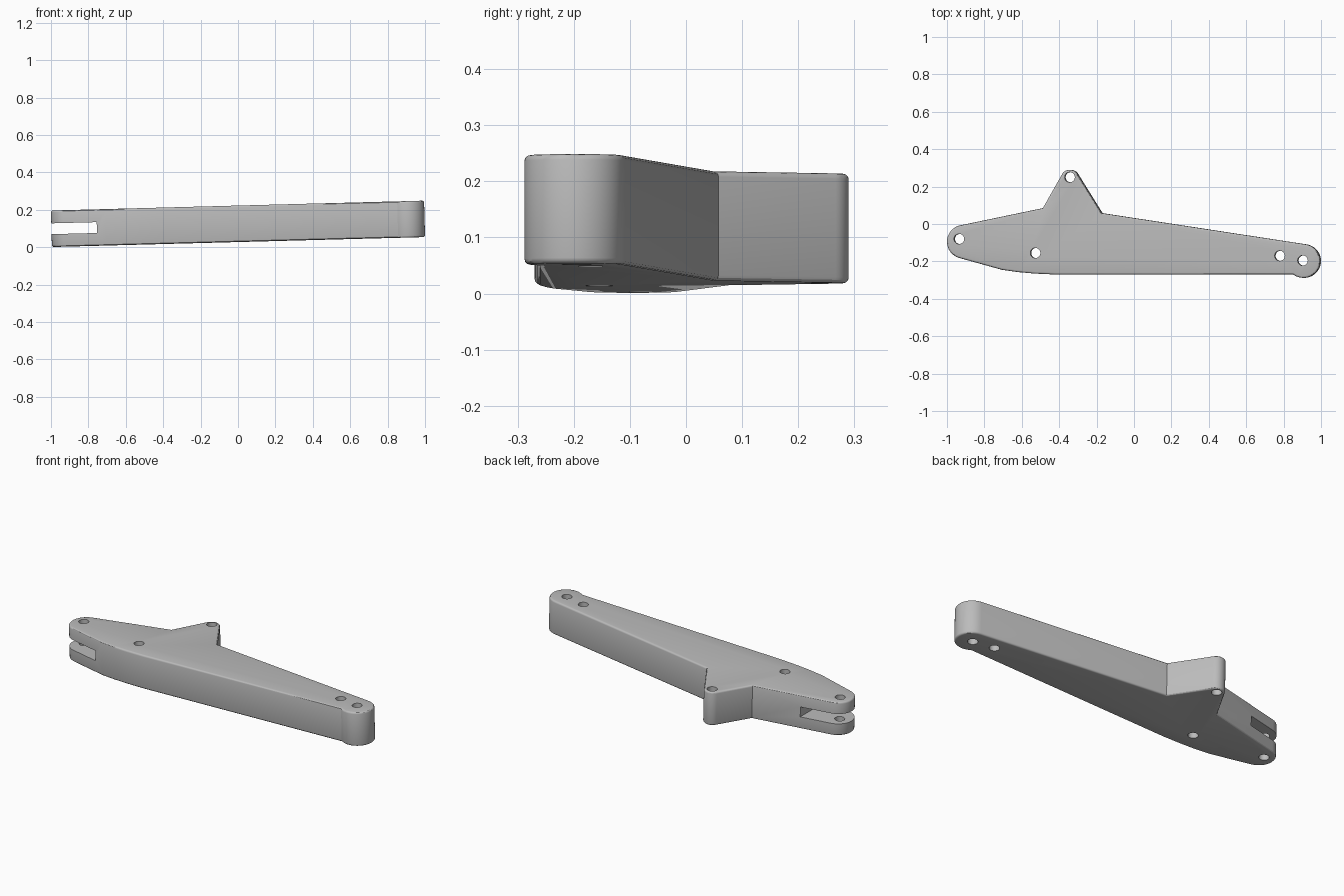
import bpy
import bmesh
from math import cos, sin, radians
from mathutils import Matrix

cube = bpy.data.objects.get("Cube")
if cube:
    bpy.data.objects.remove(cube, do_unlink=True)

THICK, HOLE_R, RIM = 0.195, 0.027, 0.01

grey = bpy.data.materials.new("plain grey")
grey.use_nodes = True
colour = (0.5, 0.5, 0.5, 1)
grey.diffuse_color = colour
grey.node_tree.nodes["Principled BSDF"].inputs["Base Color"].default_value = colour


def arc(cx, cy, r, start, end, steps):
    """Points of a circular arc, angles in degrees."""
    angles = [radians(start + (end - start) * i / steps) for i in range(steps + 1)]
    return [(cx + r * cos(a), cy + r * sin(a)) for a in angles]


def make_object(name, bm):
    mesh = bpy.data.meshes.new(name)
    bmesh.ops.recalc_face_normals(bm, faces=bm.faces)
    bm.to_mesh(mesh)
    bm.free()
    mesh.materials.append(grey)
    ob = bpy.data.objects.new(name, mesh)
    bpy.context.collection.objects.link(ob)
    return ob


# Arm outline: tip, side ear, forked end, bowed front edge
outline = (arc(0.908, -0.198, 0.09, -127, 81.5, 24)
           + [(-0.17, 0.058)]
           + arc(-0.341, 0.242, 0.048, 31, 151.6, 14)
           + [(-0.485, 0.085)]
           + arc(-0.908, -0.095, 0.09, 102, 253, 20)
           + [(-0.704, -0.245), (-0.62, -0.257), (-0.53, -0.265), (-0.42, -0.27)])

bm = bmesh.new()
base = bm.faces.new([bm.verts.new((x, y, -THICK / 2)) for x, y in outline])
top = bmesh.ops.extrude_face_region(bm, geom=[base])
bmesh.ops.translate(bm, vec=(0, 0, THICK),
                    verts=[g for g in top["geom"] if isinstance(g, bmesh.types.BMVert)])
if not any(len(f.verts) > 4 and f.calc_center_median().z < 0 for f in bm.faces):
    bm.faces.new([v for v in bm.verts if v.co.z < 0])
# Rounded top and bottom rims
rims = [e for e in bm.edges if abs(e.verts[0].co.z - e.verts[1].co.z) < 0.001]
bmesh.ops.bevel(bm, geom=rims, offset=RIM, segments=3, profile=0.5, affect='EDGES')
arm = make_object("lever_arm", bm)

# Cutters for pin holes and the fork slot
cutters = []
for x, y in [(-0.933, -0.08), (-0.525, -0.155), (-0.341, 0.25), (0.782, -0.17), (0.905, -0.195)]:
    bm = bmesh.new()
    bmesh.ops.create_cone(bm, cap_ends=True, segments=32, radius1=HOLE_R, radius2=HOLE_R,
                          depth=1, matrix=Matrix.Translation((x, y, 0)))
    cutters.append(make_object("pin_hole_cutter", bm))
bm = bmesh.new()
bmesh.ops.create_cube(bm, size=1, matrix=Matrix.Translation((-1.005, -0.1, 0))
                      @ Matrix.Diagonal((0.5, 1, 0.058, 1)))
cutters.append(make_object("fork_slot_cutter", bm))

for cutter in cutters:
    cutter.hide_render = True
    mod = arm.modifiers.new("cut", 'BOOLEAN')
    mod.operation, mod.solver, mod.object = 'DIFFERENCE', 'EXACT', cutter

# Bake the cuts, then tilt the arm so the tip rises
bpy.context.view_layer.update()
result = bpy.data.meshes.new_from_object(arm.evaluated_get(bpy.context.evaluated_depsgraph_get()))
arm.modifiers.clear()
arm.data = result
for cutter in cutters:
    bpy.data.objects.remove(cutter, do_unlink=True)
arm.data.transform(Matrix.Translation((0, 0, 0.125)) @ Matrix.Rotation(radians(-1.52), 4, 'Y'))

bpy.ops.object.select_all(action='DESELECT')
arm.select_set(True)
bpy.context.view_layer.objects.active = arm
bpy.ops.object.shade_smooth_by_angle(angle=radians(30))
